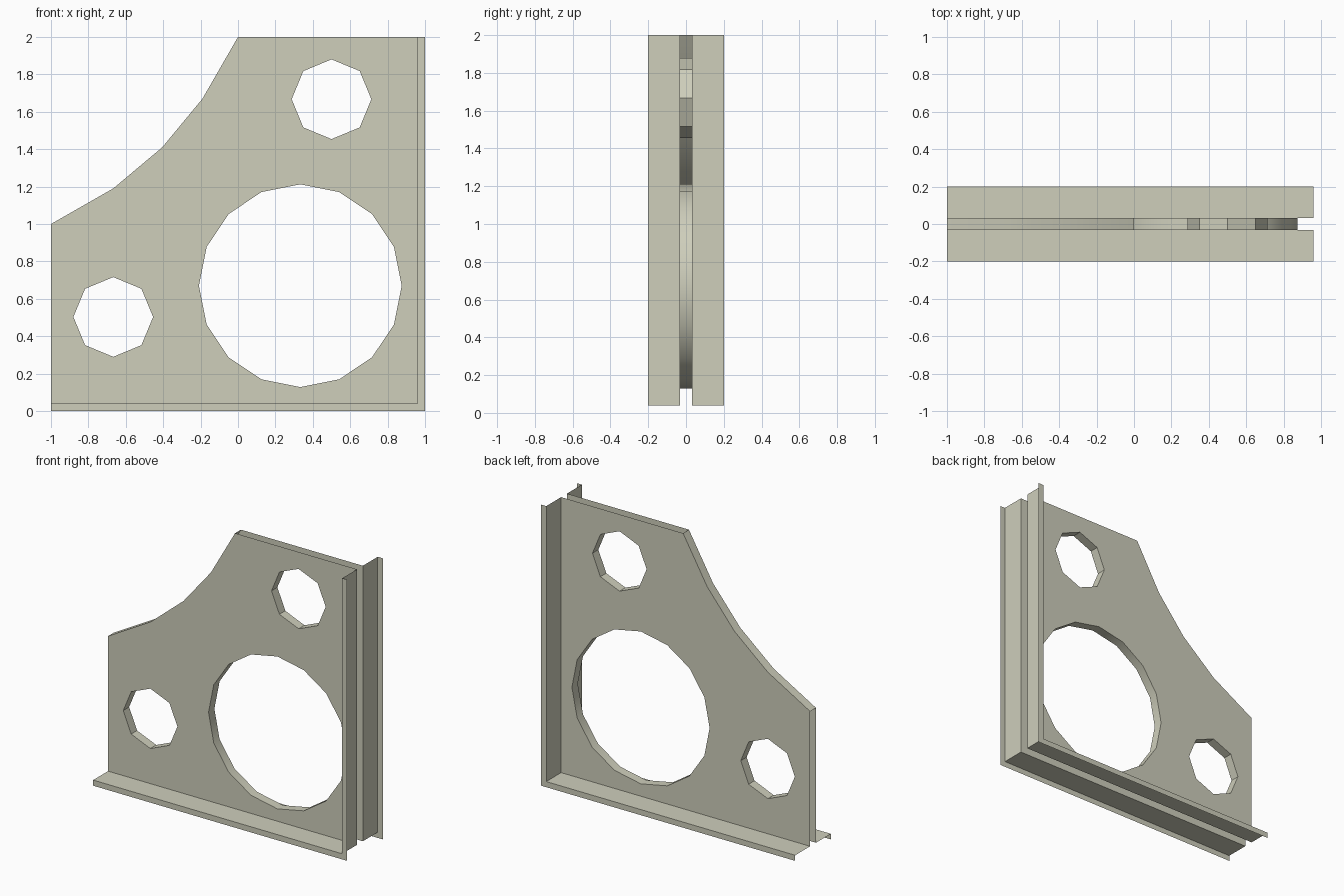
import bpy, bmesh, math
from mathutils import Vector

if "Cube" in bpy.data.objects:
    bpy.data.objects.remove(bpy.data.objects["Cube"])

HALF = 0.033          # half thickness of the web panel
WIDE = 0.2            # half width of the flanges
LIP = 0.04            # depth of the flange lips

mat = bpy.data.materials.new("pale stone grey")
mat.diffuse_color = (0.62, 0.62, 0.50, 1)
mat.use_nodes = True
mat.node_tree.nodes["Principled BSDF"].inputs["Base Color"].default_value = mat.diffuse_color


def make(name, bm):
    mesh = bpy.data.meshes.new(name)
    bm.to_mesh(mesh)
    bm.free()
    mesh.materials.append(mat)
    ob = bpy.data.objects.new(name, mesh)
    bpy.context.collection.objects.link(ob)
    bpy.ops.object.select_all(action='DESELECT')
    ob.select_set(True)
    bpy.context.view_layer.objects.active = ob
    bpy.ops.object.shade_smooth_by_angle(angle=math.radians(30))
    return ob


def face(bm, verts, direction):
    # add a face that looks along the given direction
    f = bm.faces.new(verts)
    f.normal_update()
    if f.normal.dot(Vector(direction)) < 0:
        f.normal_flip()


def ring(cx, cz, r, n):
    return [(cx + r * math.cos(2 * math.pi * i / n),
             cz + r * math.sin(2 * math.pi * i / n)) for i in range(n)]


# concave corner edge, panel outline and round holes, all as (x, z)
arc = [(-1, 1), (-0.667, 1.19), (-0.405, 1.41), (-0.19, 1.67), (0, 2)]
outline = arc + [(1 - LIP, 2), (1 - LIP, LIP), (-1, LIP)]
holes = {
    "large_hole_wall": (0.333, 0.67, 0.542, 16),
    "upper_hole_wall": (0.5, 1.667, 0.213, 8),
    "lower_hole_wall": (-0.667, 0.503, 0.213, 8),
}

# front and back panels with the holes left open
for name, s in (("front_panel", -1), ("back_panel", 1)):
    bm = bmesh.new()
    for loop in [outline] + [ring(*h) for h in holes.values()]:
        vs = [bm.verts.new((x, s * HALF, z)) for x, z in loop]
        for i, v in enumerate(vs):
            bm.edges.new((v, vs[(i + 1) % len(vs)]))
    bmesh.ops.triangle_fill(bm, use_beauty=True, use_dissolve=False,
                            edges=bm.edges[:], normal=(0, s, 0))
    for f in bm.faces:
        f.normal_update()
        if f.normal.y * s < 0:
            f.normal_flip()
    make(name, bm)


def wall(name, pts, centre, closed):
    # strip joining the two panels, looking towards the centre
    bm = bmesh.new()
    a = [bm.verts.new((x, -HALF, z)) for x, z in pts]
    b = [bm.verts.new((x, HALF, z)) for x, z in pts]
    n = len(pts)
    for i in range(n if closed else n - 1):
        j = (i + 1) % n
        mid = (a[i].co + a[j].co) / 2
        face(bm, (a[i], a[j], b[j], b[i]),
             (centre[0] - mid.x, 0, centre[1] - mid.z))
    make(name, bm)


for name, h in holes.items():
    wall(name, ring(*h), h[:2], True)
wall("concave_edge_wall", arc, (-1, 2), False)

# flanges: an angle section swept along the bottom and up the right side
for name, s in (("front_flange", -1), ("back_flange", 1)):
    bm = bmesh.new()
    section = [(HALF, LIP), (WIDE, LIP), (WIDE, 0)]
    rows = [[bm.verts.new((x, s * y, z))
             for x, z in ((-1, d), (1 - d, d), (1 - d, 2))]
            for y, d in section]
    for k in range(2):
        for i in range(2):
            toward = (0, s, 0) if k else ((0, 0, 1), (-1, 0, 0))[i]
            face(bm, (rows[k][i], rows[k][i + 1],
                      rows[k + 1][i + 1], rows[k + 1][i]), toward)
    make(name, bm)
